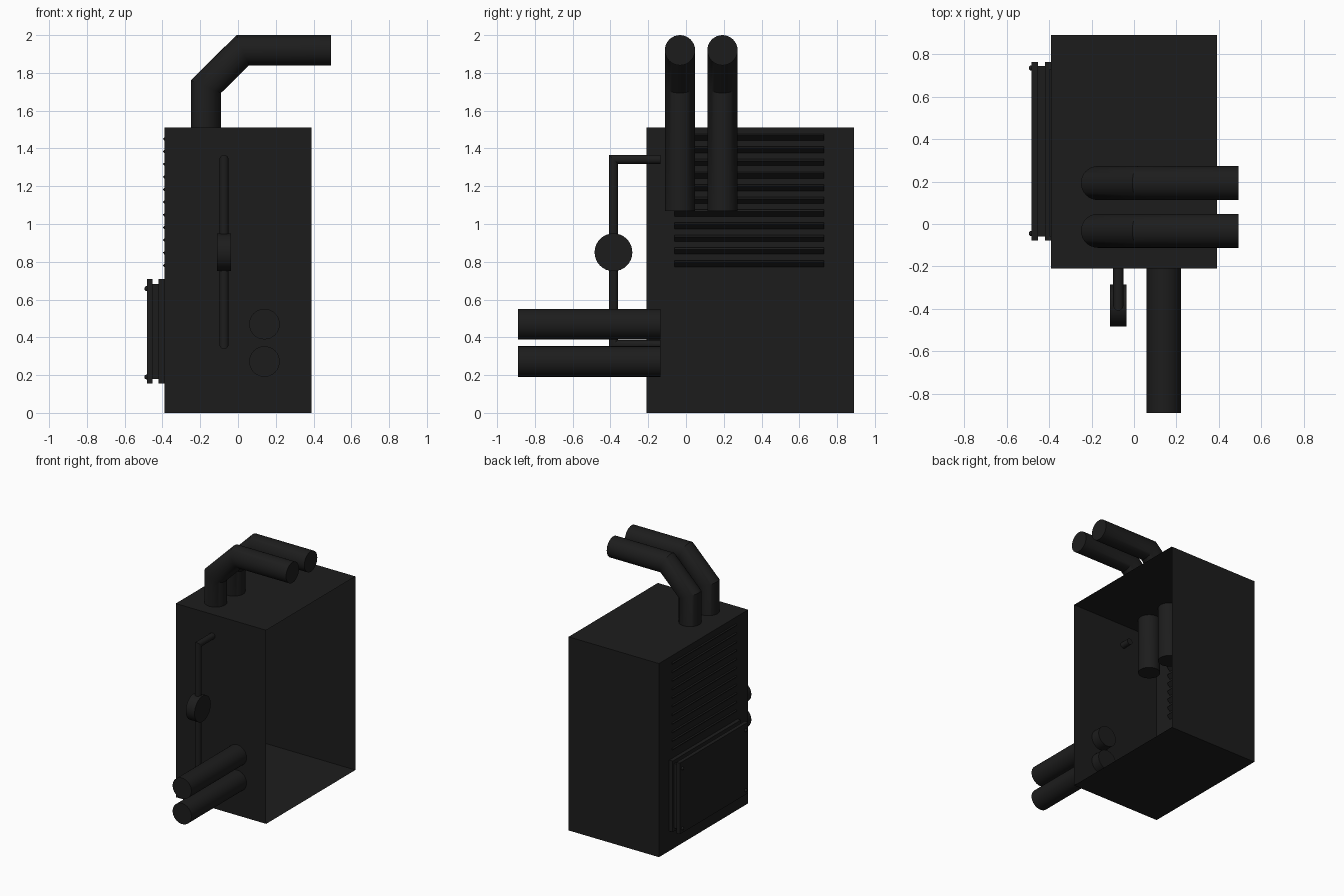
import bpy, bmesh, math
from mathutils import Vector, Matrix

if "Cube" in bpy.data.objects:
    bpy.data.objects.remove(bpy.data.objects["Cube"])

black = bpy.data.materials.new("black_paint")
black.diffuse_color = (0.012, 0.012, 0.012, 1)
black.use_nodes = True
black.node_tree.nodes["Principled BSDF"].inputs["Base Color"].default_value = black.diffuse_color


def finish(name, bm, smooth=False):
    bmesh.ops.recalc_face_normals(bm, faces=bm.faces)
    me = bpy.data.meshes.new(name)
    bm.to_mesh(me)
    bm.free()
    me.materials.append(black)
    ob = bpy.data.objects.new(name, me)
    bpy.context.collection.objects.link(ob)
    if smooth:
        bpy.ops.object.select_all(action='DESELECT')
        ob.select_set(True)
        bpy.context.view_layer.objects.active = ob
        bpy.ops.object.shade_smooth_by_angle(angle=math.radians(30))
    return ob


def add_box(bm, lo, hi, tilt=0.0):
    lo, hi = Vector(lo), Vector(hi)
    m = (Matrix.Translation((lo + hi) / 2) @ Matrix.Rotation(tilt, 4, 'Y')
         @ Matrix.Diagonal((*(hi - lo), 1)))
    return bmesh.ops.create_cube(bm, size=1, matrix=m)["verts"]


def pipe(name, path, r, sides=32):
    """Capped round tube with mitred corners along a planar path."""
    pts = [Vector(p) for p in path]
    dirs = [(b - a).normalized() for a, b in zip(pts, pts[1:])]
    d = dirs[0]
    u = d.orthogonal().normalized()
    v = d.cross(u)
    ring = [pts[0] + r * (math.cos(t) * u + math.sin(t) * v)
            for t in (2 * math.pi * i / sides for i in range(sides))]
    bm = bmesh.new()
    prev = [bm.verts.new(p) for p in ring]
    bm.faces.new(prev)
    for i, d in enumerate(dirs):
        # slide the ring along the segment onto the mitre plane
        n = (d + dirs[i + 1]).normalized() if i + 1 < len(dirs) else d
        ring = [p + d * ((pts[i + 1] - p).dot(n) / d.dot(n)) for p in ring]
        cur = [bm.verts.new(p) for p in ring]
        for k in range(sides):
            j = (k + 1) % sides
            bm.faces.new((prev[k], prev[j], cur[j], cur[k]))
        prev = cur
    bm.faces.new(prev)
    return finish(name, bm, True)


# cabinet shell, open on the right side
bm = bmesh.new()
add_box(bm, (-0.39, -0.21, 0), (0.39, 0.89, 1.51))
bm.faces.ensure_lookup_table()
open_side = [f for f in bm.faces if f.calc_center_median().x > 0.38]
bmesh.ops.delete(bm, geom=open_side, context='FACES')
finish("cabinet_shell", bm)

# louvre slats through the left wall
bm = bmesh.new()
for i in range(11):
    z = 1.46 - 0.067 * i
    add_box(bm, (-0.399, -0.06, z - 0.006), (-0.359, 0.73, z + 0.006), math.radians(-40))
finish("louvre_slats", bm)

# raised access panel with two flanges
bm = bmesh.new()
add_box(bm, (-0.47, -0.058, 0.18), (-0.40, 0.745, 0.683))
for x0, x1 in ((-0.482, -0.452), (-0.42, -0.386)):
    add_box(bm, (x0, -0.078, 0.155), (x1, 0.764, 0.709))
finish("access_panel", bm)

# corner bolts on the panel
bm = bmesh.new()
for y in (-0.045, 0.735):
    for z in (0.19, 0.658):
        bmesh.ops.create_uvsphere(bm, u_segments=12, v_segments=8, radius=0.013,
                                  matrix=Matrix.Translation((-0.483, y, z)))
finish("panel_bolts", bm, True)

# bent exhaust pipes through the roof
for i, y in enumerate((-0.032, 0.193)):
    pipe(f"exhaust_pipe_{i + 1}", [(-0.17, y, 1.07), (-0.17, y, 1.727),
                                   (0.025, y, 1.92), (0.493, y, 1.92)], 0.08)

# straight pipes out of the front
for i, z in enumerate((0.272, 0.47)):
    pipe(f"front_pipe_{i + 1}", [(0.14, -0.89, z), (0.14, -0.135, z)], 0.081)

# thin bypass pipe and its round gauge
pipe("gauge_pipe", [(-0.074, -0.135, 1.342), (-0.074, -0.384, 1.342),
                    (-0.074, -0.384, 0.362), (-0.074, -0.135, 0.362)], 0.024, 24)
pipe("gauge_body", [(-0.112, -0.384, 0.85), (-0.036, -0.384, 0.85)], 0.1)
